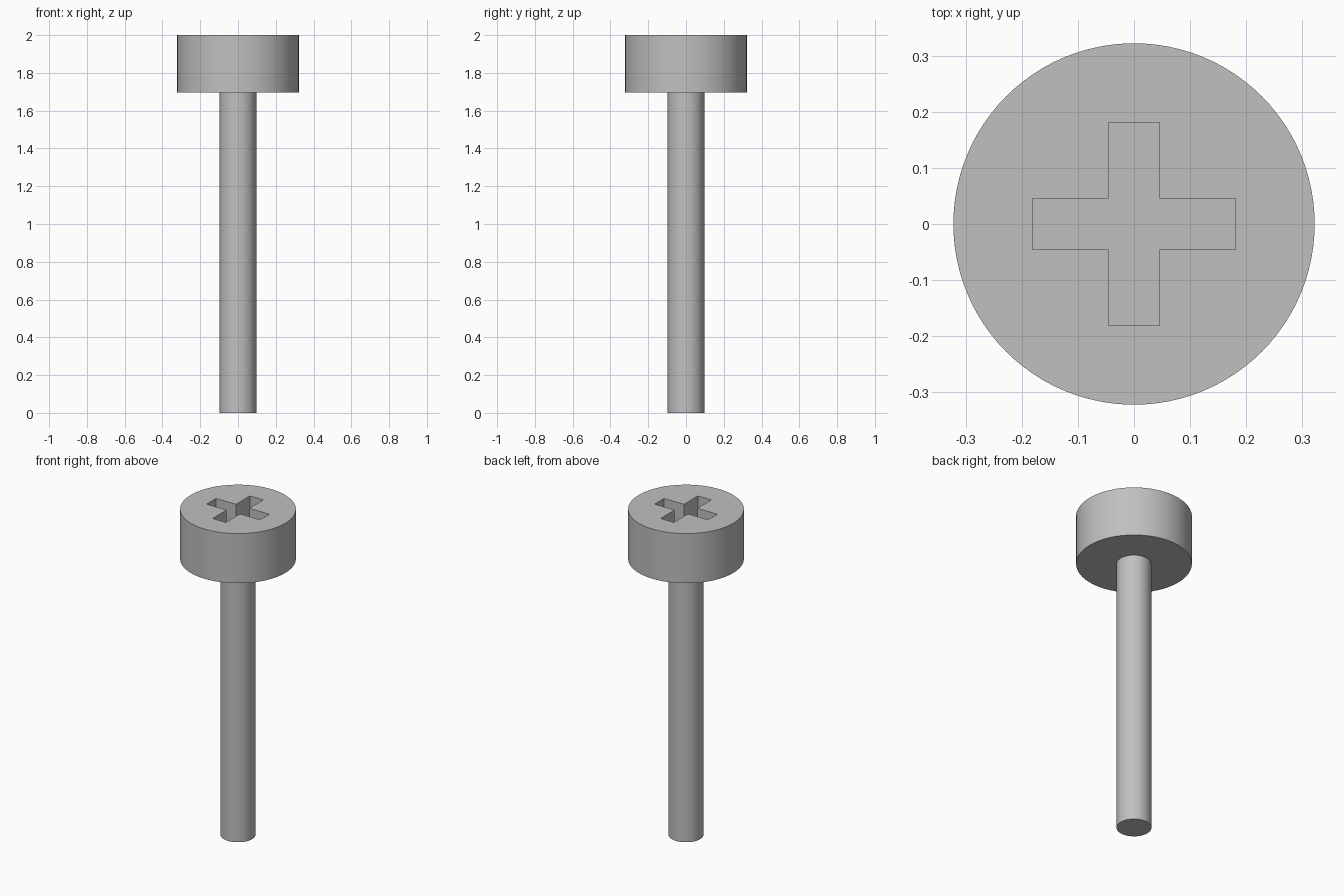
import bpy
import bmesh
from math import cos, sin, tau

cube = bpy.data.objects.get("Cube")
if cube:
    bpy.data.objects.remove(cube, do_unlink=True)

SEGMENTS = 96
HEAD_RADIUS, SHAFT_RADIUS = 0.322, 0.097
HEAD_BOTTOM, TOP = 1.695, 2.0
ARM, HALF_WIDTH, RECESS_DEPTH = 0.181, 0.0455, 0.18

steel = bpy.data.materials.new("plain steel grey")
steel.use_nodes = True
colour = (0.53, 0.53, 0.53, 1)
steel.diffuse_color = colour
steel.node_tree.nodes["Principled BSDF"].inputs["Base Color"].default_value = colour


def prism(name, outline, bottom, top):
    """Extrude a flat outline between two heights."""
    bm = bmesh.new()
    base = bm.faces.new([bm.verts.new((x, y, bottom)) for x, y in outline])
    result = bmesh.ops.extrude_face_region(bm, geom=[base], use_keep_orig=True)
    for item in result["geom"]:
        if isinstance(item, bmesh.types.BMVert):
            item.co.z = top
    bmesh.ops.recalc_face_normals(bm, faces=bm.faces)
    mesh = bpy.data.meshes.new(name)
    bm.to_mesh(mesh)
    bm.free()
    mesh.materials.append(steel)
    obj = bpy.data.objects.new(name, mesh)
    bpy.context.collection.objects.link(obj)
    return obj


def circle(radius):
    return [(radius * cos(tau * i / SEGMENTS), radius * sin(tau * i / SEGMENTS))
            for i in range(SEGMENTS)]


# Round head and shaft
head = prism("head", circle(HEAD_RADIUS), HEAD_BOTTOM, TOP)
shaft = prism("shaft", circle(SHAFT_RADIUS), 0, HEAD_BOTTOM)

# Cross-shaped driver recess: one arm, turned four times
cross = []
x, y = ARM, HALF_WIDTH
arm = [(y, -y), (x, -y), (x, y)]
for turn in range(4):
    cross += arm
    arm = [(-b, a) for a, b in arm]
cutter = prism("recess_cutter", cross, TOP - RECESS_DEPTH, TOP + 0.1)
cutter.hide_render = True

# Cut the recess, then remove the cutter
cut = head.modifiers.new("driver recess", "BOOLEAN")
cut.operation = "DIFFERENCE"
cut.solver = "EXACT"
cut.object = cutter
bpy.ops.object.select_all(action="DESELECT")
bpy.context.view_layer.objects.active = head
head.select_set(True)
bpy.ops.object.modifier_apply(modifier=cut.name)
bpy.data.objects.remove(cutter, do_unlink=True)

# Smooth round sides, crisp rims
shaft.select_set(True)
bpy.ops.object.shade_smooth_by_angle(angle=0.5)
